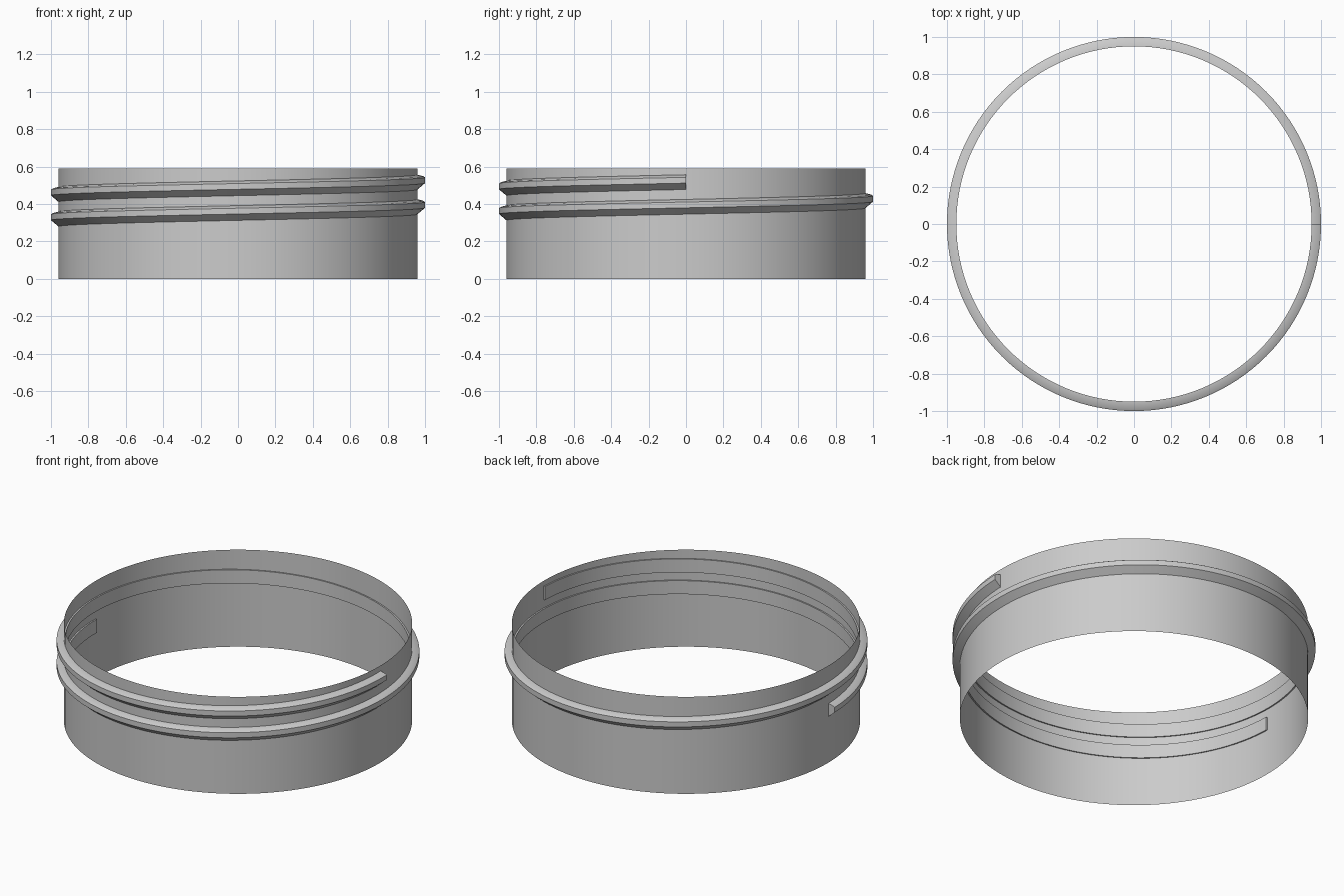
import bpy, bmesh, math

if "Cube" in bpy.data.objects:
    bpy.data.objects.remove(bpy.data.objects["Cube"])

WALL_R, HEIGHT, SEG = 0.96, 0.59, 128


def finish(bm, name):
    mesh = bpy.data.meshes.new(name)
    bm.to_mesh(mesh)
    bm.free()
    ob = bpy.data.objects.new(name, mesh)
    bpy.context.collection.objects.link(ob)
    bpy.ops.object.select_all(action='DESELECT')
    ob.select_set(True)
    bpy.context.view_layer.objects.active = ob
    bpy.ops.object.shade_smooth_by_angle(angle=math.radians(25))
    return ob


# Sweep an (r, z) profile around z, optionally rising as a helix
def sweep(bm, profile, a0, turns, rise, steps):
    rows = []
    for i in range(steps + 1):
        t = i / steps
        a = a0 + t * turns * math.tau
        rows.append([bm.verts.new((r * math.cos(a), r * math.sin(a), z + rise * t))
                     for r, z in profile])
    return rows


# Thin open cylindrical wall
bm = bmesh.new()
bmesh.ops.create_cone(bm, cap_ends=False, segments=SEG,
                      radius1=WALL_R, radius2=WALL_R, depth=HEIGHT)
bmesh.ops.translate(bm, verts=bm.verts, vec=(0, 0, HEIGHT / 2))
finish(bm, "neck_wall")

# Screw thread: one and a half turns, from the left side up to the right side
profile = [(0.95, 0.278), (0.96, 0.280), (1.0, 0.314), (1.0, 0.345),
           (0.991, 0.351), (0.96, 0.359), (0.95, 0.360)]
bm = bmesh.new()
rows = sweep(bm, profile, math.pi, 1.5, 0.198, SEG * 3 // 2)
n = len(profile)
for a, b in zip(rows, rows[1:]):
    for j in range(n):
        k = (j + 1) % n
        bm.faces.new((a[j], b[j], b[k], a[k]))
bm.faces.new(rows[0])
bm.faces.new(rows[-1][::-1])
bmesh.ops.recalc_face_normals(bm, faces=bm.faces)
finish(bm, "screw_thread")
